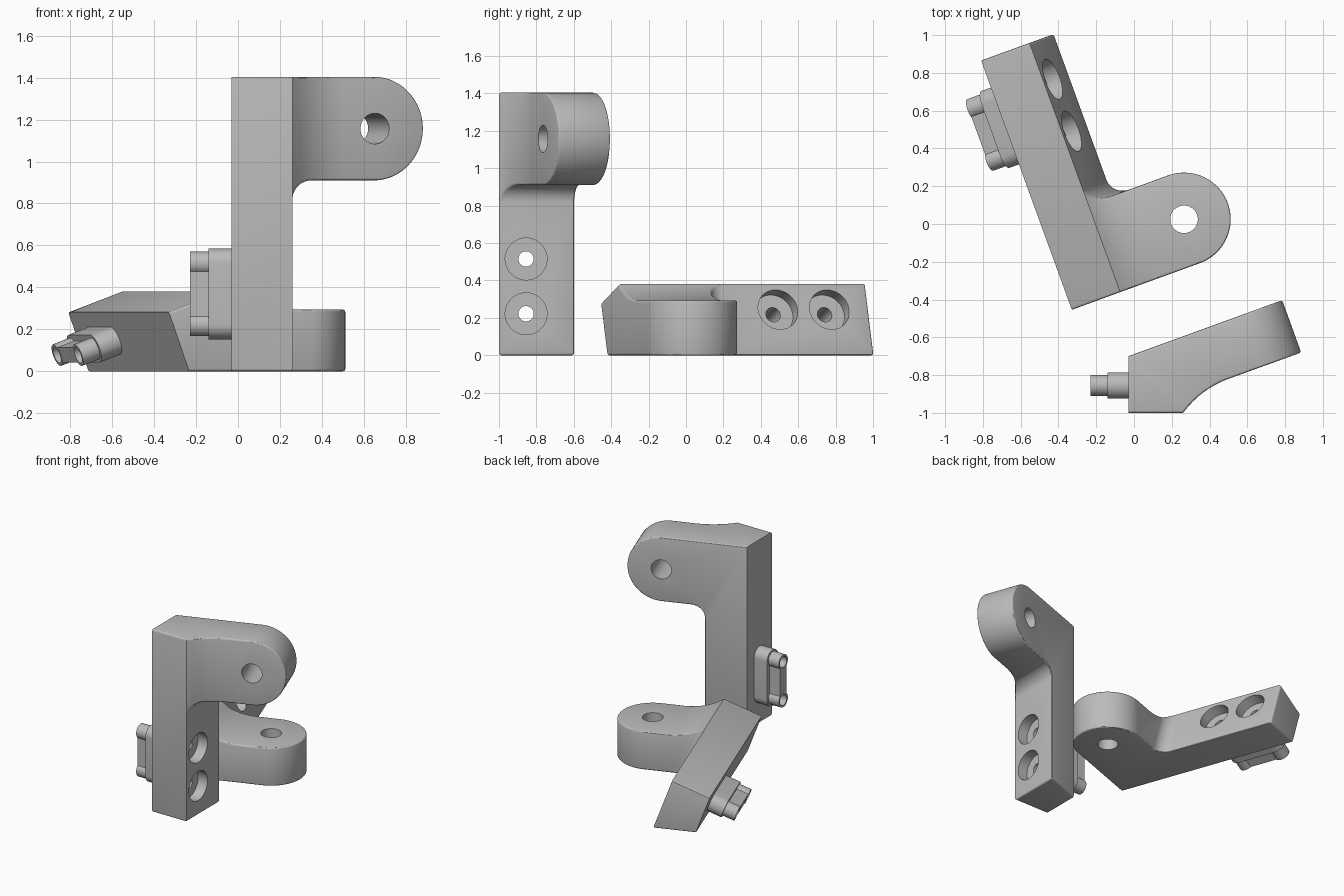
import bpy, bmesh, math
from mathutils import Matrix, Vector

if "Cube" in bpy.data.objects:
    bpy.data.objects.remove(bpy.data.objects["Cube"])

TILT = math.radians(20)
C, S = math.cos(TILT), math.sin(TILT)
U, V, Z = Vector((C, S, 0)), Vector((-S, C, 0)), Vector((0, 0, 1))
EYE_U, EYE_Z, EYE_R = 0.352, 1.157, 0.247      # rounded arm end
BOLTS = (0.222, 0.515)                         # bolt heights
BOLT_Y = -0.855

grey = bpy.data.materials.new("light_grey")
grey.diffuse_color = (0.5, 0.5, 0.5, 1)
grey.use_nodes = True
grey.node_tree.nodes["Principled BSDF"].inputs["Base Color"].default_value = grey.diffuse_color


def arc(cx, cy, r, a0, a1, n):
    """Points on an arc, angles in degrees."""
    return [(cx + r * math.cos(math.radians(a0 + (a1 - a0) * i / n)),
             cy + r * math.sin(math.radians(a0 + (a1 - a0) * i / n))) for i in range(n + 1)]


def prism(name, pts, a, b, n, lo, hi):
    """Extrude 2D points, placed on axes a and b, along axis n."""
    bm = bmesh.new()
    low = [bm.verts.new(a * p + b * q + n * lo) for p, q in pts]
    high = [bm.verts.new(a * p + b * q + n * hi) for p, q in pts]
    bm.faces.new(low)
    bm.faces.new(high)
    for i in range(len(pts)):
        j = (i + 1) % len(pts)
        bm.faces.new((low[i], low[j], high[j], high[i]))
    bmesh.ops.recalc_face_normals(bm, faces=bm.faces)
    me = bpy.data.meshes.new(name)
    bm.to_mesh(me)
    bm.free()
    me.materials.append(grey)
    ob = bpy.data.objects.new(name, me)
    bpy.context.collection.objects.link(ob)
    return ob


def boolean(ob, tool, op):
    m = ob.modifiers.new("cut", 'BOOLEAN')
    m.operation, m.object, m.solver = op, tool, 'EXACT'
    bpy.context.view_layer.objects.active = ob
    bpy.ops.object.modifier_apply(modifier=m.name)
    bpy.data.objects.remove(tool)


def round_edges(ob, width):
    """Soften hard edges, leaving the outer side and the front corner crisp."""
    bm = bmesh.new()
    bm.from_mesh(ob.data)
    bmesh.ops.remove_doubles(bm, verts=bm.verts, dist=0.0005)
    bmesh.ops.dissolve_limit(bm, angle_limit=0.01, verts=bm.verts, edges=bm.edges)
    chosen = []
    for e in bm.edges:
        if len(e.link_faces) != 2 or e.calc_face_angle(0) < math.radians(40):
            continue
        if not e.is_convex:
            continue
        p, q = (v.co for v in e.verts)
        outer = min(p.x, q.x) < -0.02 and max(p.x, q.x) < -0.02
        corner = max(p.y, q.y) < -0.99 and abs(p.x - q.x) < 0.01
        if not outer and not corner:
            chosen.append(e)
    bmesh.ops.bevel(bm, geom=chosen, offset=width, segments=3, profile=0.5,
                    affect='EDGES', clamp_overlap=False)
    bm.to_mesh(ob.data)
    bm.free()


X, Y = Vector((1, 0, 0)), Vector((0, 1, 0))

# Plan outline: column plus angled arm with a concave front blend
p0, p1 = Vector((0.26, -1.0)), Vector((0.5, -0.82))
turn = math.radians(33.8)
r = (p1 - p0).length / 2 / math.sin(turn / 2)
cx, cy = p1.x + r * S, p1.y - r * C
blend = arc(cx, cy, r, 143.8, 110, 12)
blend[0] = tuple(p0)
plan = [(-0.03, -1.0)] + blend + [(1.07, -0.613), (0.97, -0.336), (-0.03, -0.70)]
bracket = prism("standing_bracket", plan, X, Y, Z, 0, 1.405)

# Rounded arm end, around the pivot axis
end = [(-3, -1)] + [(EYE_U, -1)] + arc(EYE_U, EYE_Z, EYE_R, -90, 90, 40) + [(EYE_U, 1.404 + 0.1), (-3, 1.504)]
end = [(-3, -1), (EYE_U, -1)] + arc(EYE_U, EYE_Z, EYE_R, -90, 90, 40) + [(-3, EYE_Z + EYE_R)]
boolean(bracket, prism("end_cutter", end, U, Z, V, -3, 3), 'INTERSECT')

# Open space under the arm, with a filleted inner corner
under = [(0.26, -1)] + arc(0.35, 0.82, 0.09, 180, 90, 10) + [(3, 0.91), (3, -1)]
boolean(bracket, prism("under_cutter", under, X, Z, Y, -3, 3), 'DIFFERENCE')
round_edges(bracket, 0.012)

# Pivot hole
boolean(bracket, prism("pivot_cutter", arc(EYE_U, EYE_Z, 0.073, 0, 352.5, 47), U, Z, V, -3, 3), 'DIFFERENCE')


# Locating plug: stadium base, two tubes and a web
def stadium(rad):
    return arc(BOLT_Y, BOLTS[0], rad, 180, 360, 20) + arc(BOLT_Y, BOLTS[1], rad, 0, 180, 20)


plug = prism("standing_plug", stadium(0.07), Y, Z, X, -0.14, -0.03)
for z in BOLTS:
    boolean(plug, prism("tube", arc(BOLT_Y, z, 0.055, 0, 351, 39), Y, Z, X, -0.23, -0.13), 'UNION')
web = [(BOLT_Y + sy * 0.038, z) for sy, z in ((-1, BOLTS[0]), (1, BOLTS[0]), (1, BOLTS[1]), (-1, BOLTS[1]))]
boolean(plug, prism("web", web, Y, Z, X, -0.229, -0.13), 'UNION')

# Bolt holes through both, counterbored on the inner side
for z in BOLTS:
    for ob in (bracket, plug):
        boolean(ob, prism("bolt", arc(BOLT_Y, z, 0.041, 0, 348.75, 31), Y, Z, X, -1, 1), 'DIFFERENCE')
    boolean(bracket, prism("bore", arc(BOLT_Y, z, 0.112, 0, 352.5, 47), Y, Z, X, 0.18, 1), 'DIFFERENCE')

for ob in (bracket, plug):
    bpy.ops.object.select_all(action='DESELECT')
    ob.select_set(True)
    bpy.context.view_layer.objects.active = ob
    bpy.ops.object.shade_smooth_by_angle(angle=math.radians(30))

# Mirrored partner lying on its flat back
down = Vector((S, -C, 0))
local = Matrix((U, V, Z)).to_4x4()
axes = Matrix((U, -Z, down)).transposed().to_4x4()
origin = Vector((0.265, 0.025, -0.648)) - U * EYE_U - down * EYE_Z
for ob, name in ((bracket, "lying_bracket"), (plug, "lying_plug")):
    me = ob.data.copy()
    me.transform(Matrix.Translation(origin) @ axes @ local)
    me.flip_normals()
    bpy.context.collection.objects.link(bpy.data.objects.new(name, me))
